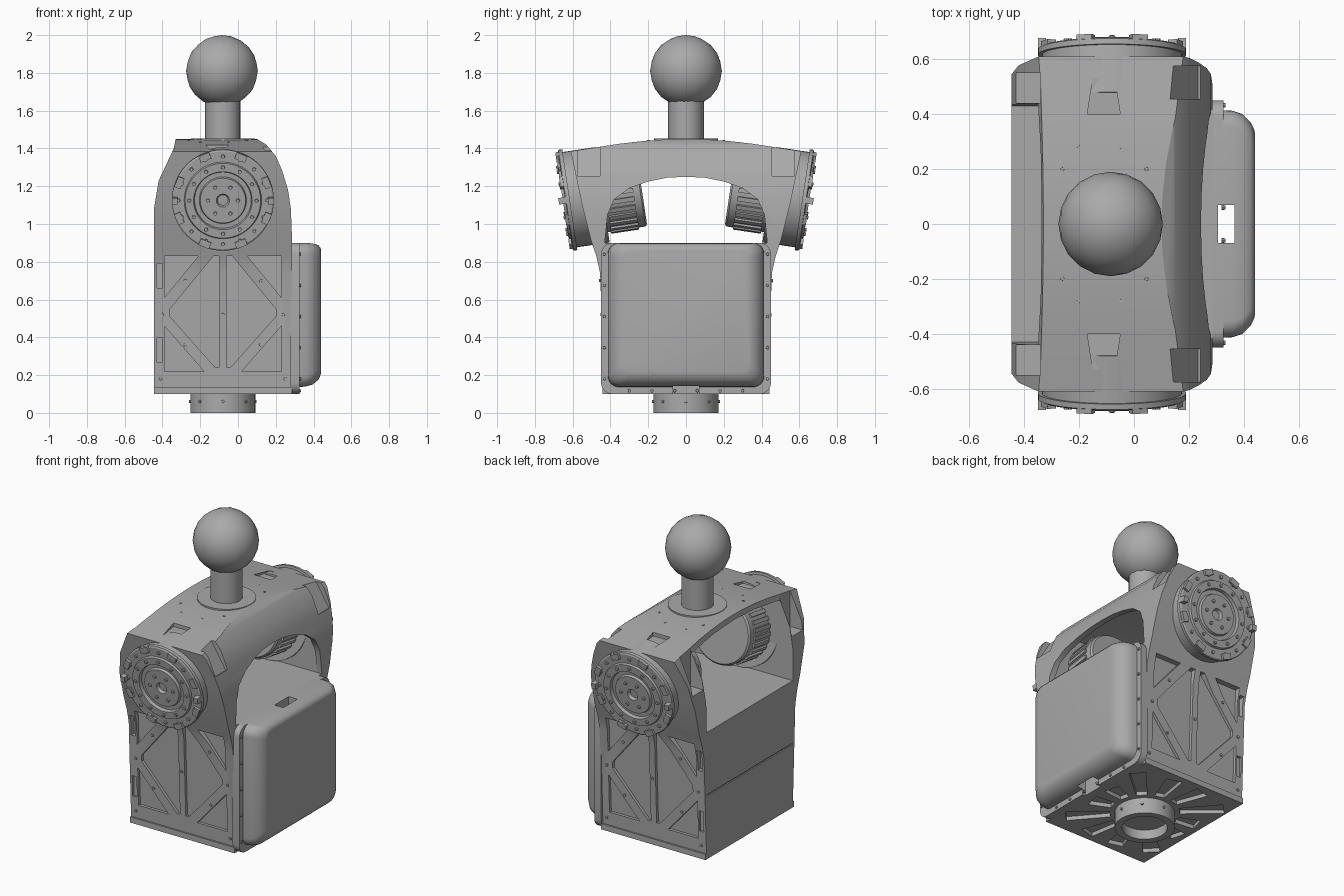
import bpy, bmesh, math
from mathutils import Matrix, Vector

cube = bpy.data.objects.get("Cube")
if cube:
    bpy.data.objects.remove(cube)

GREY = (0.4, 0.4, 0.4, 1)
grey = bpy.data.materials.new("plain grey")
grey.use_nodes = True
grey.diffuse_color = GREY
grey.node_tree.nodes["Principled BSDF"].inputs["Base Color"].default_value = GREY
CX = -0.08                      # x of the neck and shoulder axis


def finish(name, bm):
    bmesh.ops.recalc_face_normals(bm, faces=bm.faces)
    mesh = bpy.data.meshes.new(name)
    bm.to_mesh(mesh)
    bm.free()
    mesh.materials.append(grey)
    ob = bpy.data.objects.new(name, mesh)
    bpy.context.collection.objects.link(ob)
    return ob


def smooth(ob, angle=30):
    bpy.ops.object.select_all(action='DESELECT')
    ob.select_set(True)
    bpy.context.view_layer.objects.active = ob
    bpy.ops.object.shade_smooth_by_angle(angle=math.radians(angle))
    return ob


def loft(name, rings):
    bm = bmesh.new()
    loops = [[bm.verts.new(p) for p in ring] for ring in rings]
    n = len(loops[0])
    for a, b in zip(loops, loops[1:]):
        for i in range(n):
            j = (i + 1) % n
            bm.faces.new((a[i], a[j], b[j], b[i]))
    bm.faces.new(loops[0])
    bm.faces.new(loops[-1])
    return finish(name, bm)


def prism(name, pts, axis, lo, hi):
    place = {'x': lambda p, d: (d, p[0], p[1]),
             'y': lambda p, d: (p[0], d, p[1]),
             'z': lambda p, d: (p[0], p[1], d)}[axis]
    return loft(name, [[place(p, d) for p in pts] for d in (lo, hi)])


def rect(a0, a1, b0, b1):
    return [(a0, b0), (a1, b0), (a1, b1), (a0, b1)]


def mirrored(half):
    return half + [(-a, b) for a, b in reversed(half) if a > 0]


def boolean(ob, tool, op='DIFFERENCE'):
    mod = ob.modifiers.new(op.lower(), 'BOOLEAN')
    mod.operation, mod.solver, mod.object = op, 'EXACT', tool
    bpy.context.view_layer.objects.active = ob
    bpy.ops.object.modifier_apply(modifier=mod.name)
    bpy.data.objects.remove(tool)


def lathe(name, profile, matrix, segs=48):
    bm = bmesh.new()
    vs = [bm.verts.new((r, 0, h)) for r, h in profile]
    es = [bm.edges.new(e) for e in zip(vs, vs[1:])]
    bmesh.ops.spin(bm, geom=vs + es, axis=(0, 0, 1), cent=(0, 0, 0),
                   angle=math.tau, steps=segs)
    bmesh.ops.remove_doubles(bm, verts=bm.verts, dist=0.0005)
    bm.transform(matrix)
    return smooth(finish(name, bm))


def bolts(name, matrices, r=0.009, h=0.014):
    bm = bmesh.new()
    for m in matrices:
        bmesh.ops.create_cone(bm, cap_ends=True, segments=8, radius1=r,
                              radius2=r * 0.85, depth=h, matrix=m)
    return finish(name, bm)


def boxes(name, items):
    bm = bmesh.new()
    for m, size in items:
        bmesh.ops.create_cube(bm, size=1, matrix=m @ Matrix.Diagonal((*size, 1)))
    return finish(name, bm)


def polar(r, a, h=0):
    return Matrix.Rotation(a, 4, 'Z') @ Matrix.Translation((r, 0, h))


# Torso shell: side outline crossed with front outline
arch = mirrored([(0, 1.45), (0.1, 1.448), (0.22, 1.44), (0.35, 1.425), (0.48, 1.405),
                 (0.61, 1.385), (0.55, 1.1), (0.505, 0.92), (0.475, 0.83),
                 (0.455, 0.74), (0.43, 0.1)])
front = [(-0.33, 1.45), (0.1, 1.45), (0.15, 1.42), (0.2, 1.36), (0.235, 1.28),
         (0.265, 1.18), (0.28, 1.08), (0.285, 0.95), (0.285, 0.1), (-0.445, 0.1),
         (-0.445, 1.08), (-0.42, 1.23), (-0.34, 1.4)]
shell = prism("torso_shell", arch, 'x', -0.445, 0.285)
boolean(shell, prism("tool", front, 'y', -0.8, 0.8), 'INTERSECT')

# Hollow under the arch, open at the back
hollow = prism("hollow", mirrored([(0, 1.42), (0.2, 1.41), (0.44, 1.38), (0.43, 0.9)]),
               'x', -0.6, 0.4)
inner = [(-0.6, 1.5), (0.07, 1.42), (0.16, 1.36), (0.2, 1.27), (0.235, 1.15),
         (0.25, 1.0), (0.25, 0.8), (-0.6, 0.8)]
boolean(hollow, prism("tool", inner, 'y', -0.8, 0.8), 'INTERSECT')
boolean(shell, hollow)
window = mirrored([(0, 1.25), (0.1, 1.245), (0.2, 1.225), (0.3, 1.19), (0.38, 1.13),
                   (0.415, 1.05), (0.43, 0.9)])
boolean(shell, prism("tool", window, 'x', 0, 0.5))

# Recessed panels on both sides, leaving diagonal ribs
half_panels = [[(0.02, 0.83), (0.05, 0.83), (0.28, 0.55), (0.28, 0.51), (0.04, 0.24), (0.02, 0.24)],
               [(0.1, 0.22), (0.31, 0.22), (0.31, 0.46)],
               [(0.13, 0.83), (0.31, 0.61), (0.31, 0.83)]]
for s in (1, -1):
    for panel in half_panels:
        for k in (1, -1):
            tool = prism("tool", [(CX + k * x, z) for x, z in panel], 'y', s * 0.412, s * 0.6)
            for v in tool.data.vertices:
                v.co.y += s * 0.038 * (v.co.z - 0.1)
            boolean(shell, tool)
    for z in (0.27, 0.66):
        boolean(shell, prism("tool", rect(-0.43, -0.4, z, z + 0.13), 'y', s * 0.425, s * 0.6))
    # Pockets in the shoulders
    trapezoid = [(-0.15, s * 0.53), (-0.07, s * 0.53), (-0.05, s * 0.4), (-0.17, s * 0.4)]
    boolean(shell, prism("tool", trapezoid, 'z', 1.395, 1.6))
    boolean(shell, prism("tool", rect(-0.5, -0.34, s * 0.44, s * 0.55), 'z', 1.17, 1.6))
    vent = boxes("tool", [(Matrix.Translation((0.215, s * 0.515, 1.36))
                           @ Matrix.Rotation(math.radians(58), 4, 'Y'), (0.21, 0.12, 0.09))])
    boolean(shell, vent)

# Seam across the back and radial pockets underneath
boolean(shell, prism("tool", rect(-0.5, -0.437, 0.497, 0.507), 'y', -0.425, 0.425))
for i in range(12):
    a = math.tau * (i + 0.5) / 12
    far = min(0.32 / abs(math.cos(a)), 0.39 / abs(math.sin(a)))
    spoke = [Vector((r, w, 0)) for r, w in ((0.2, -0.03), (far, -0.05), (far, 0.05), (0.2, 0.03))]
    spoke = [Matrix.Rotation(a, 3, 'Z') @ p for p in spoke]
    boolean(shell, prism("tool", [(CX + p.x, p.y) for p in spoke], 'z', 0, 0.125))
smooth(shell)

# Base lip on each side
boxes("base_lips", [(Matrix.Translation((CX, s * 0.432, 0.118)), (0.73, 0.02, 0.036))
                    for s in (1, -1)])


# Chest cover: flange and rounded box with a grip slot
def rounded(x, y, z0, z1, r):
    pts = []
    corners = [(y - r, z1 - r), (r - y, z1 - r), (r - y, z0 + r), (y - r, z0 + r)]
    for q, (cy, cz) in enumerate(corners):
        for i in range(7):
            a = (q + i / 6) * math.pi / 2
            pts.append((x, cy + r * math.cos(a), cz + r * math.sin(a)))
    return pts


flange = loft("chest_flange", [rounded(x, 0.45, 0.1, 0.9, 0.06) for x in (0.278, 0.325)])
cover = loft("chest_cover", [rounded(*p) for p in (
    (0.31, 0.415, 0.135, 0.9, 0.06), (0.36, 0.412, 0.14, 0.9, 0.06),
    (0.395, 0.4, 0.15, 0.897, 0.06), (0.425, 0.37, 0.175, 0.888, 0.06),
    (0.437, 0.345, 0.2, 0.873, 0.05), (0.44, 0.33, 0.215, 0.86, 0.045))])
for ob in (flange, cover):
    boolean(ob, prism("tool", rect(0.305, 0.365, -0.07, 0.07), 'z', 0, 1.2))
    smooth(ob, 40)
to_x = Matrix.Rotation(math.pi / 2, 4, 'Y')
spots = [(s * 0.432, 0.18 + 0.165 * i) for s in (1, -1) for i in range(5)]
spots += [(-0.3 + 0.12 * i, 0.117) for i in range(6)]
bolts("flange_bolts", [Matrix.Translation((0.326, y, z)) @ to_x for y, z in spots])

# Shoulder actuators, tilted slightly downward
drive = [(0, -0.41), (0.19, -0.41), (0.2, -0.4), (0.2, -0.2), (0.255, -0.2), (0.255, -0.025),
         (0.27, -0.025), (0.27, -0.005), (0.262, 0), (0.205, 0), (0.2, 0.012), (0.155, 0.012),
         (0.15, -0.008), (0.125, -0.008), (0.12, 0.008), (0.035, 0.008), (0.028, -0.01), (0, -0.01)]
for s, side in ((1, "rear"), (-1, "front")):
    out = Vector((0, s * 0.989, -0.149))
    turn = Vector((0, 0, 1)).rotation_difference(out).to_matrix().to_4x4()
    base = Matrix.Translation((CX, s * 0.64, 1.125)) @ turn
    lathe(side + "_shoulder_drive", drive, base)
    ring = [(0.235, 16, 0.003), (0.178, 12, 0.014), (0.08, 6, 0.011)]
    bolts(side + "_drive_bolts", [base @ polar(r, math.tau * i / n, h)
                                  for r, n, h in ring for i in range(n)], 0.011)
    boxes(side + "_drive_lugs", [(base @ polar(0.25, math.tau * (i + 0.5) / 8, 0.004),
                                  (0.035, 0.06, 0.02)) for i in range(8)])
    boxes(side + "_motor_fins", [(base @ polar(0.2, math.tau * i / 28, -0.29),
                                  (0.022, 0.024, 0.15)) for i in range(28)])
    boxes(side + "_cable_lugs", [(base @ polar(0.255, a, 0.012), (0.03, 0.035, 0.045))
                                 for a in (0.0, math.pi)])
    # Side plate bolts
    to_y = Matrix.Rotation(math.pi / 2, 4, 'X')
    bolts(side + "_plate_bolts",
          [Matrix.Translation((CX + k * x, s * (0.43 + 0.039 * (z - 0.1)), z)) @ to_y
           for k in (1, -1) for x, z in ((0.32, 0.52), (0.33, 0.18), (0.2, 0.36), (0.2, 0.7), (0, 0.52))])

# Roof bolts and neck collar
spots = [(x, s * y) for s in (1, -1) for x, y in
         ((-0.26, 0.2), (0.045, 0.2), (-0.2, 0.28), (-0.05, 0.28), (-0.17, 0.56), (-0.085, 0.56))]
bolts("roof_bolts", [Matrix.Translation((x, y, 1.451 - 0.17 * max(abs(y) - 0.1, 0) ** 1.2))
                     for x, y in spots], 0.008, 0.01)
at = Matrix.Translation((CX, 0, 0))
lathe("neck_collar", [(0, 1.44), (0.17, 1.44), (0.17, 1.453), (0, 1.453)], at, 32)

# Neck, ball head and hollow waist ring
lathe("neck", [(0, 1.44), (0.094, 1.44), (0.094, 1.68), (0, 1.68)], at, 16)
bm = bmesh.new()
bmesh.ops.create_icosphere(bm, subdivisions=3, radius=0.19,
                           matrix=Matrix.Translation((CX - 0.005, 0, 1.81)))
smooth(finish("ball_head", bm))
lathe("waist_ring", [(0, 0.11), (0.172, 0.11), (0.172, 0), (0.13, 0), (0.13, 0.06), (0, 0.06)], at)
bolts("waist_bolts", [at @ polar(0.172, math.tau * i / 8, 0.06) @ to_x for i in range(8)])
